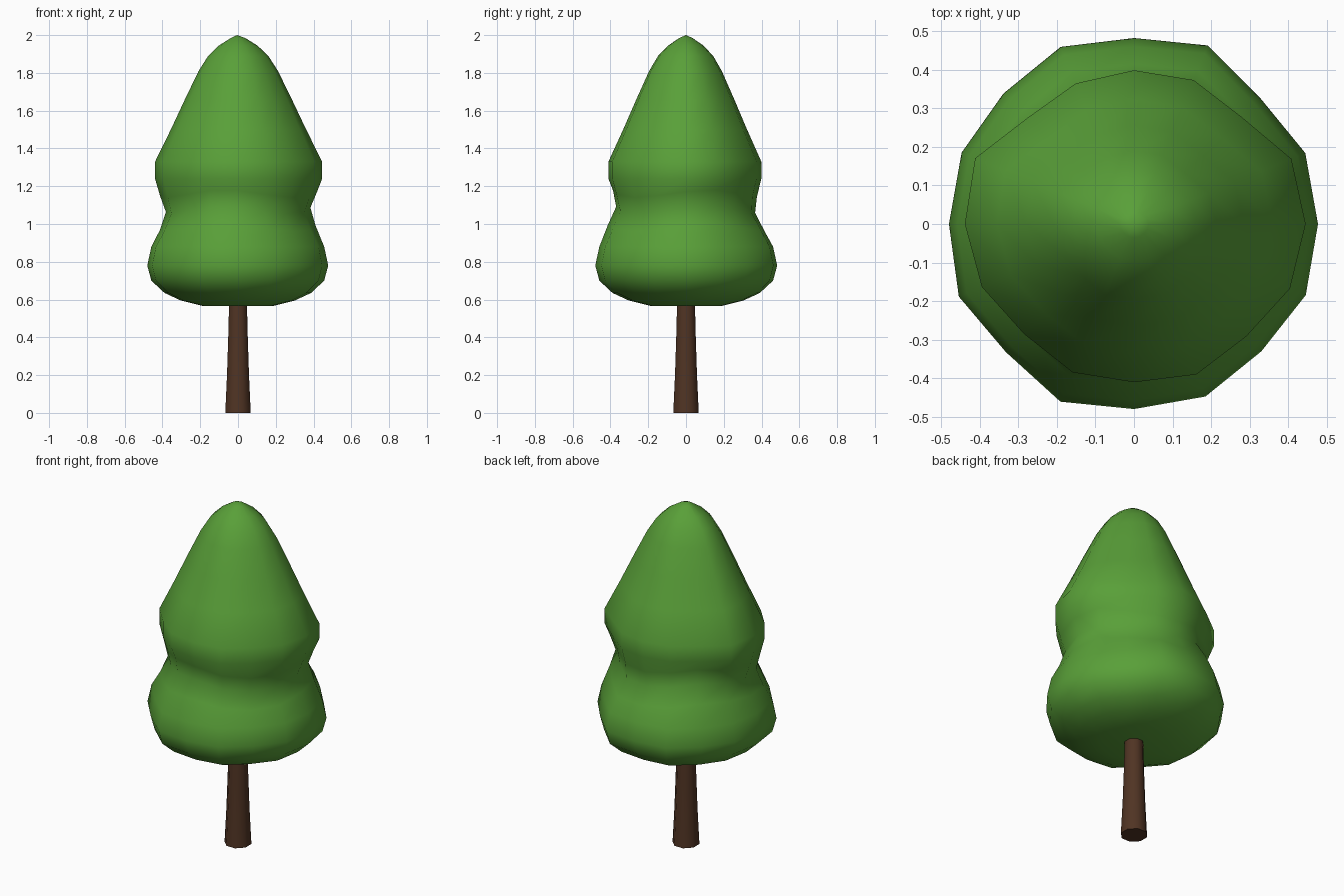
import bpy, bmesh
from math import sin, cos, pi, atan2, hypot

if "Cube" in bpy.data.objects:
    bpy.data.objects.remove(bpy.data.objects["Cube"])

SIDES = 16

# Plan outlines of the two foliage tiers
LOWER = [(-.16, .48), (.14, .485), (.2, .46), (.44, .21), (.483, -.03), (.435, -.23),
         (.3, -.36), (.15, -.475), (-.13, -.485), (-.22, -.45), (-.45, -.21),
         (-.485, -.05), (-.47, .11), (-.425, .26), (-.25, .42)]
UPPER = [(-.13, .38), (.02, .402), (.14, .385), (.4, .185), (.435, .12), (.45, -.05),
         (.4, -.18), (.24, -.345), (.12, -.415), (-.02, -.41), (-.16, -.385),
         (-.33, -.25), (-.42, -.13), (-.445, .04), (-.41, .18)]
# Height, upper-outline weight, outline scale
RINGS = [(.565, 0, .38), (.595, 0, .63), (.635, 0, .81), (.70, 0, .955), (.78, 0, 1),
         (.88, 0, .955), (.98, 0, .86), (1.075, .5, .83), (1.16, 1, .94), (1.24, 1, 1),
         (1.33, 1, 1), (1.5, 1, .81), (1.66, 1, .64), (1.81, 1, .475), (1.89, 1, .36),
         (1.945, 1, .23), (1.985, 1, .085)]


def radius(outline, a):
    """Distance from the centre to the outline in direction a."""
    for (x1, y1), (x2, y2) in zip(outline, outline[1:] + outline[:1]):
        start = atan2(y1, x1)
        span = (start - atan2(y2, x2)) % (2 * pi)
        t = (start - a) % (2 * pi)
        if t <= span:
            r1, r2 = hypot(x1, y1), hypot(x2, y2)
            return r1 * r2 * sin(span) / (r1 * sin(t) + r2 * sin(span - t))
    return .45


def loft(name, rings, color, top=None):
    """Skin rings of points, capping the base and closing the top."""
    bm = bmesh.new()
    loops = [[bm.verts.new(p) for p in ring] for ring in rings]
    n = len(loops[0])
    for lo, hi in zip(loops, loops[1:]):
        for i in range(n):
            j = (i + 1) % n
            bm.faces.new((lo[i], lo[j], hi[j], hi[i]))
    bm.faces.new(loops[0][::-1])
    if top:
        tip = bm.verts.new(top)
        for i in range(n):
            bm.faces.new((loops[-1][i], loops[-1][(i + 1) % n], tip))
    else:
        bm.faces.new(loops[-1])
    mesh = bpy.data.meshes.new(name)
    bm.to_mesh(mesh)
    bm.free()
    obj = bpy.data.objects.new(name, mesh)
    bpy.context.collection.objects.link(obj)
    mat = bpy.data.materials.new(name + "_color")
    mat.diffuse_color = color
    mat.use_nodes = True
    mat.node_tree.nodes["Principled BSDF"].inputs["Base Color"].default_value = mat.diffuse_color
    mesh.materials.append(mat)
    bpy.context.view_layer.objects.active = obj
    obj.select_set(True)
    bpy.ops.object.shade_smooth_by_angle(angle=pi / 3)
    obj.select_set(False)
    return obj


# Foliage: two tiers with an uneven waist between them
rings = []
for z, w, s in RINGS:
    ring = []
    for i in range(SIDES):
        a = 2 * pi * i / SIDES
        r = s * ((1 - w) * radius(LOWER, a) + w * radius(UPPER, a))
        dz = .02 * sin(3 * a + .6) if .9 < z < 1.2 else 0
        ring.append((r * cos(a), r * sin(a), z + dz))
    rings.append(ring)
loft("foliage", rings, (.10, .35, .04, 1), top=(-.005, 0, 2))

# Trunk: tapered post running into the foliage
trunk = [[(r * cos(pi / 4 * i + pi / 8), r * sin(pi / 4 * i + pi / 8), z) for i in range(8)]
         for z, r in [(0, .073), (.2, .063), (.4, .056), (.62, .05)]]
loft("trunk", trunk, (.08, .034, .017, 1))
